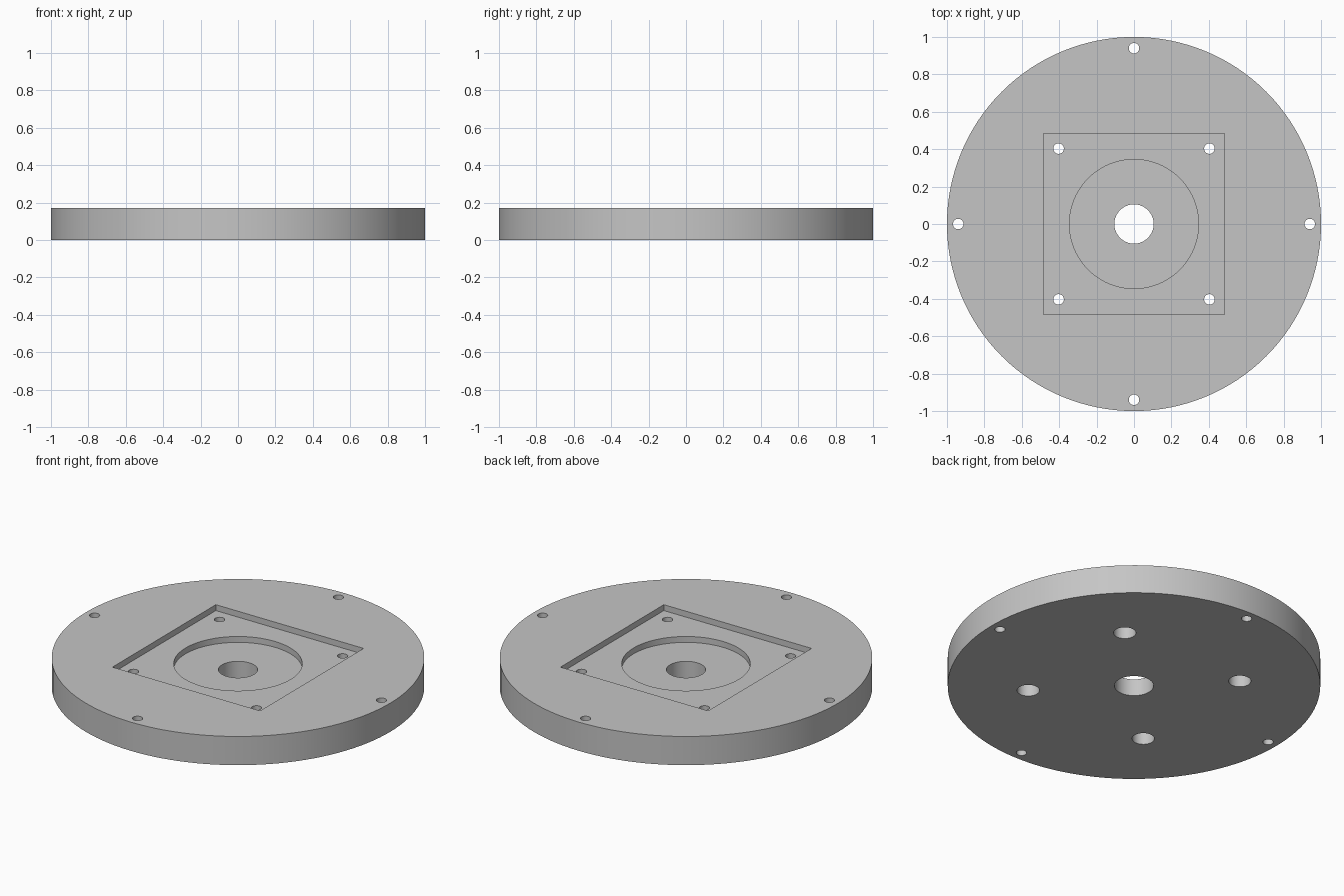
import bpy
import math

default = bpy.data.objects.get("Cube")
if default:
    bpy.data.objects.remove(default, do_unlink=True)

HEIGHT = 0.17
POCKET_Z = 0.135    # floor of the square pocket
RECESS_Z = 0.10     # floor of the round recess
BORE_Z = 0.08       # top of the underside counterbores

grey = bpy.data.materials.new("light_grey")
grey.use_nodes = True
colour = (0.56, 0.56, 0.56, 1)
grey.diffuse_color = colour
grey.node_tree.nodes["Principled BSDF"].inputs["Base Color"].default_value = colour


def cylinder(name, radius, z0, z1, x=0, y=0, sides=48):
    bpy.ops.mesh.primitive_cylinder_add(
        vertices=sides, radius=radius, depth=z1 - z0, location=(x, y, (z0 + z1) / 2))
    obj = bpy.context.object
    obj.name = name
    obj.data.materials.append(grey)
    return obj


def carve(target, cutter):
    """Subtract the cutter from the target and discard it."""
    cutter.hide_render = True
    mod = target.modifiers.new(cutter.name, 'BOOLEAN')
    mod.operation = 'DIFFERENCE'
    mod.solver = 'EXACT'
    mod.object = cutter
    bpy.context.view_layer.objects.active = target
    bpy.ops.object.modifier_apply(modifier=mod.name)
    bpy.data.objects.remove(cutter, do_unlink=True)


# Round mounting plate
plate = cylinder("mounting_plate", 1.0, 0, HEIGHT, sides=128)

# Square pocket in the top
bpy.ops.mesh.primitive_cube_add(size=1, location=(0, 0, POCKET_Z + 0.1))
pocket = bpy.context.object
pocket.name = "square_pocket"
pocket.scale = (0.968, 0.968, 0.2)
pocket.data.materials.append(grey)
carve(plate, pocket)

# Round recess and central through hole
carve(plate, cylinder("round_recess", 0.345, RECESS_Z, 0.3, sides=96))
carve(plate, cylinder("centre_hole", 0.105, -0.1, 0.3, sides=64))

for i in range(4):
    # Rim screw holes
    a = i * math.pi / 2
    carve(plate, cylinder("rim_hole", 0.028, -0.1, 0.3,
                          0.94 * math.cos(a), 0.94 * math.sin(a), 32))
    # Pocket screw holes, counterbored from below
    a += math.pi / 4
    x, y = 0.57 * math.cos(a), 0.57 * math.sin(a)
    carve(plate, cylinder("pocket_hole", 0.028, -0.1, 0.3, x, y, 32))
    carve(plate, cylinder("counterbore", 0.06, -0.1, BORE_Z, x, y))

# Smooth round walls, sharp rims
bpy.ops.object.select_all(action='DESELECT')
plate.select_set(True)
bpy.context.view_layer.objects.active = plate
bpy.ops.object.shade_smooth_by_angle(angle=math.radians(30))
